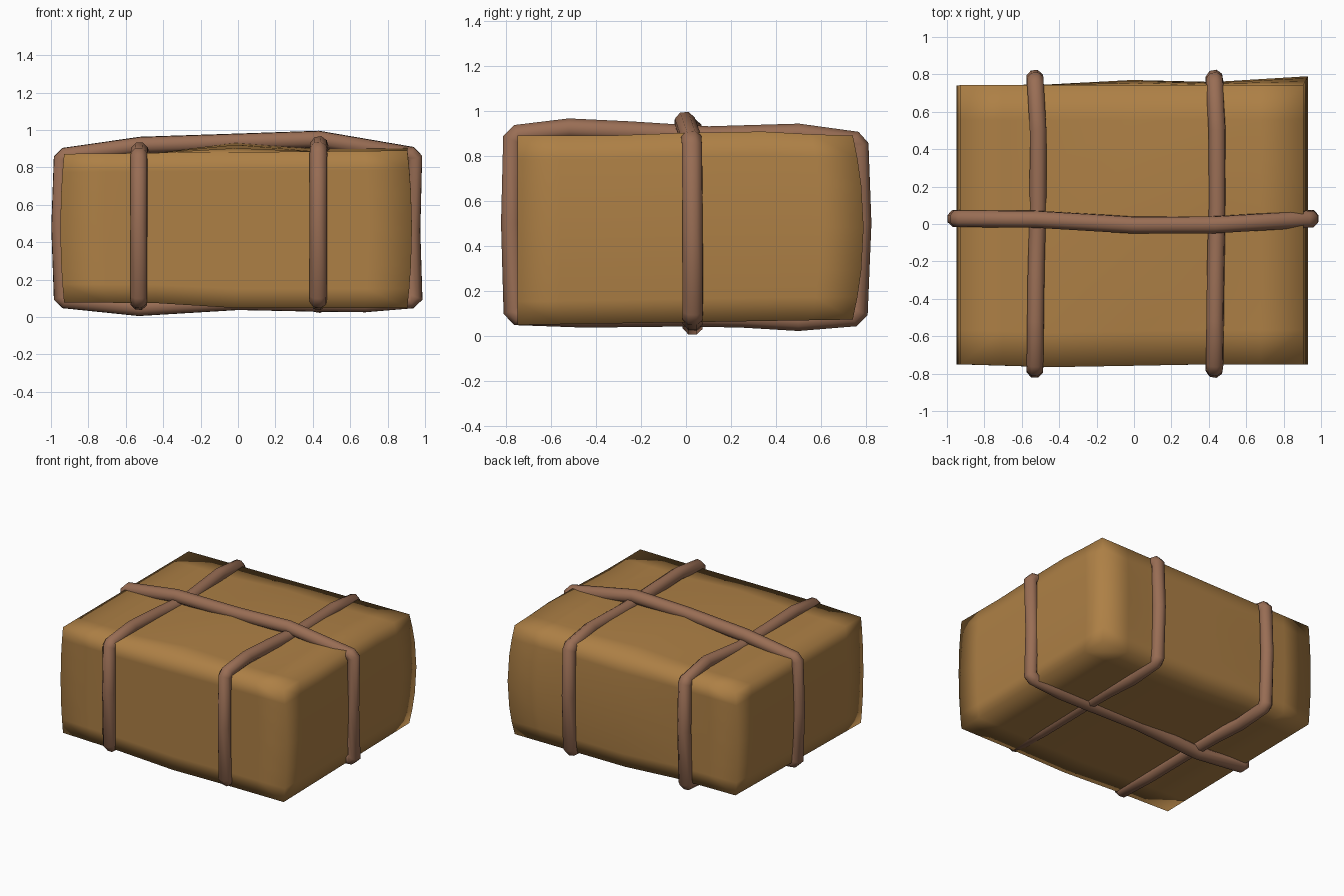
import bpy, bmesh

if "Cube" in bpy.data.objects:
    bpy.data.objects.remove(bpy.data.objects["Cube"])


def material(name, rgb):
    m = bpy.data.materials.new(name)
    m.diffuse_color = (*rgb, 1)
    m.use_nodes = True
    m.node_tree.nodes["Principled BSDF"].inputs["Base Color"].default_value = m.diffuse_color
    return m


wrap_mat = material("tan wrapping", (0.42, 0.215, 0.06))
rope_mat = material("brown rope", (0.32, 0.155, 0.09))


def lerp(points, t):
    """Piecewise linear lookup."""
    if t <= points[0][0]:
        return points[0][1]
    for (a, va), (b, vb) in zip(points, points[1:]):
        if t <= b:
            return va + (vb - va) * (t - a) / (b - a)
    return points[-1][1]


# wrapped bundle: gridded box with slightly uneven sides
bm = bmesh.new()
bmesh.ops.create_cube(bm, size=2)
bmesh.ops.subdivide_edges(bm, edges=bm.edges[:], cuts=5, use_grid_fill=True)
back = [(-1, 0.74), (-0.5, 0.745), (0, 0.77), (0.3, 0.75), (1, 0.79)]
front = [(-1, -0.75), (-0.3, -0.77), (0.2, -0.75), (1, -0.75)]
bottom = [(-1, 0.10), (-0.3, 0.095), (0, 0.07), (1, 0.07)]
for v in bm.verts:
    u, w, h = [(1 if c > 0 else -1) * abs(c) ** 0.7 for c in v.co]
    mid = 1 - h * h
    left, right = -0.93 - 0.02 * mid, 0.905 + 0.025 * mid
    yb = 0.742 + (lerp(back, u) - 0.742) * mid
    yf = lerp(front, u)
    peak = max(0, 1 - abs(u) / 0.45) * (1 - w * w)
    zt = 0.872 + 0.009 * (u + 1) + 0.05 * peak
    zt += 0.025 * max(0, 1 - abs(w - 0.3) / 0.6) * (u > 0.3)
    zb = lerp(bottom, u) + 0.012 * w - 0.01
    v.co = (left + (right - left) * (u + 1) / 2,
            yf + (yb - yf) * (w + 1) / 2,
            zb + (zt - zb) * (h + 1) / 2)
for f in bm.faces:
    f.smooth = True
me = bpy.data.meshes.new("wrapped_bundle")
bm.to_mesh(me)
bm.free()
me.materials.append(wrap_mat)
bpy.context.collection.objects.link(bpy.data.objects.new("wrapped_bundle", me))


# closed rope loops swept along a path
def rope(name, pts, r=0.048):
    cu = bpy.data.curves.new(name, 'CURVE')
    cu.dimensions = '3D'
    cu.bevel_depth = r
    cu.bevel_resolution = 2
    s = cu.splines.new('POLY')
    s.points.add(len(pts) - 1)
    for p, co in zip(s.points, pts):
        p.co = (*co, 1)
    s.use_cyclic_u = True
    s.use_smooth = True
    cu.materials.append(rope_mat)
    ob = bpy.data.objects.new(name, cu)
    bpy.context.collection.objects.link(ob)
    bpy.ops.object.select_all(action='DESELECT')
    ob.select_set(True)
    bpy.context.view_layer.objects.active = ob
    bpy.ops.object.convert(target='MESH')
    bpy.ops.object.shade_smooth()


def cross_loop(name, x, top, bend):
    sway = [(-0.8, 0), (0, 0.01), (0.28, bend), (0.8, 0)]
    path = [(-0.77, 0.87 + top), (-0.745, 0.895 + top), (-0.52, 0.92 + top),
            (-0.25, 0.907 + top), (0.1, 0.885 + top), (0.5, 0.897),
            (0.745, 0.866), (0.768, 0.84), (0.778, 0.5), (0.765, 0.11),
            (0.74, 0.085), (0.5, 0.068), (0.25, 0.083), (0, 0.088),
            (-0.45, 0.083), (-0.745, 0.09), (-0.768, 0.115), (-0.776, 0.5)]
    rope(name, [(x + (lerp(sway, y) if z > 0.5 else 0), y, z) for y, z in path])


cross_loop("left_rope", -0.53, -0.032, 0.03)
cross_loop("right_rope", 0.43, 0.0, 0.025)

# long rope around the length
sway = [(-1, 0.03), (-0.5, 0.025), (0.2, -0.018), (1, 0.03)]
path = [(-0.943, 0.84), (-0.92, 0.863), (-0.52, 0.918), (0, 0.935),
        (0.43, 0.95), (0.92, 0.868), (0.943, 0.845), (0.93, 0.46),
        (0.945, 0.11), (0.92, 0.088), (0.68, 0.07), (0.43, 0.073),
        (0, 0.082), (-0.53, 0.05), (-0.92, 0.088), (-0.943, 0.11), (-0.953, 0.48)]
rope("long_rope", [(x, lerp(sway, x) if z > 0.5 else 0.03, z) for x, z in path])
